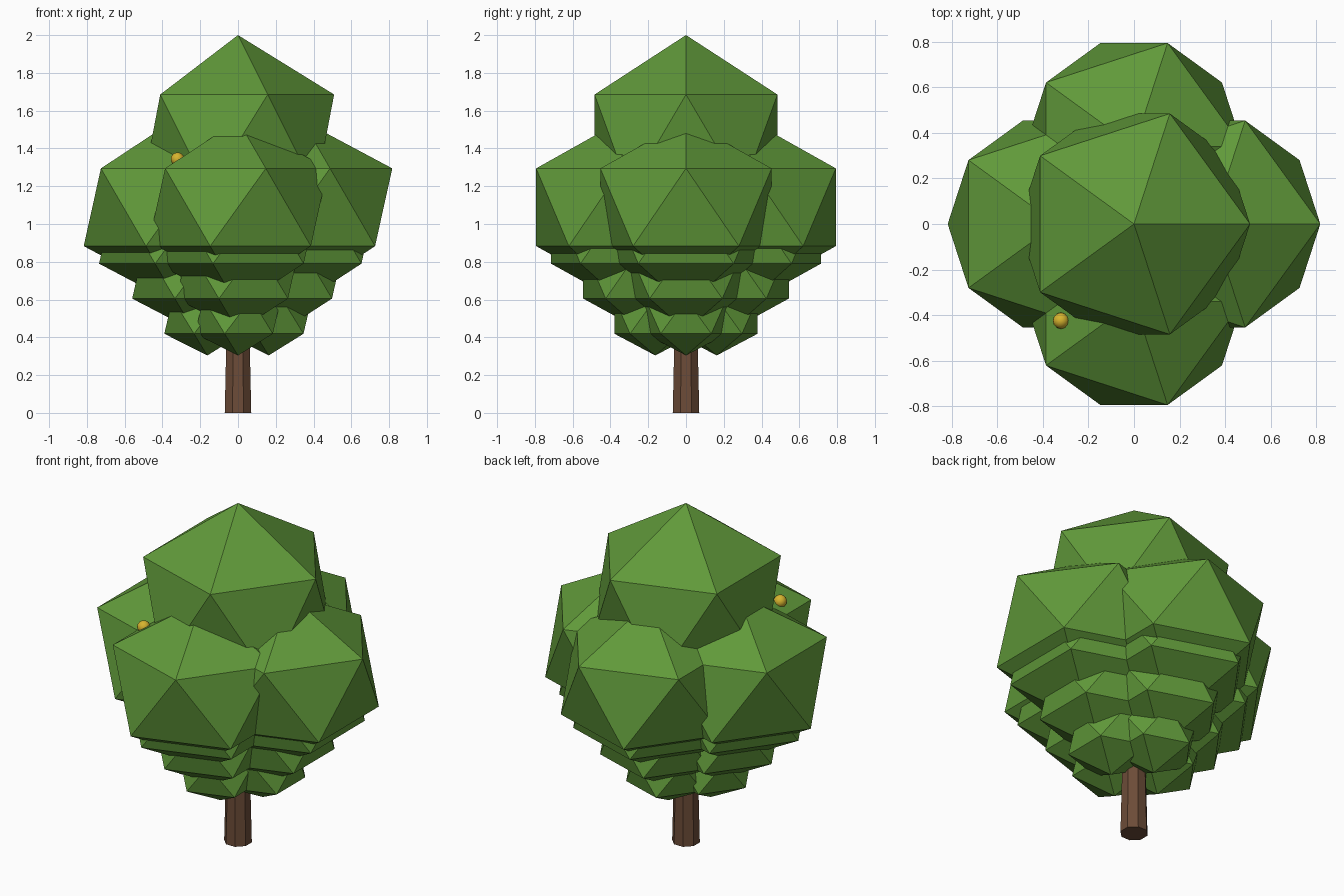
import bpy, math

if "Cube" in bpy.data.objects:
    bpy.data.objects.remove(bpy.data.objects["Cube"])


def material(name, rgb):
    m = bpy.data.materials.new(name)
    m.diffuse_color = (*rgb, 1)
    m.use_nodes = True
    m.node_tree.nodes["Principled BSDF"].inputs["Base Color"].default_value = m.diffuse_color
    return m


LEAF = material("leaf green", (0.118, 0.319, 0.042))
BARK = material("bark brown", (0.15, 0.072, 0.039))
FRUIT = material("fruit yellow", (0.68, 0.456, 0.028))


def finish(name, mat):
    obj = bpy.context.object
    obj.name = name
    obj.data.materials.append(mat)
    return obj


def clump(name, x, y, z, r, rz):
    """Flat-faced twenty-sided leaf clump."""
    bpy.ops.mesh.primitive_ico_sphere_add(subdivisions=1, radius=1, location=(x, y, z))
    bpy.context.object.scale = (r, r, rz)
    finish(name, LEAF)


# Trunk: tapered octagon
bpy.ops.mesh.primitive_cone_add(vertices=8, radius1=0.076, radius2=0.052, depth=1.0,
                                location=(0, 0, 0.5), rotation=(0, 0, math.pi / 8))
finish("trunk", BARK)

# Crown top
clump("crown_top", 0, 0, 1.431, 0.569, 0.569)

# Leaf tiers: four clumps each; (radius, vertical radius, height of lower ring)
tiers = [(0.533, 0.460, 0.883), (0.480, 0.410, 0.790),
         (0.3655, 0.308, 0.605), (0.2546, 0.208, 0.419)]
sides = {"right": (1, 0), "back": (0, 1), "left": (-1, 0), "front": (0, -1)}
for i, (r, rz, ring) in enumerate(tiers, 1):
    for side, (dx, dy) in sides.items():
        d = 0.638 * r
        clump(f"leaf_tier_{i}_{side}", dx * d, dy * d, ring + rz / math.sqrt(5), r, rz)

# Single fruit resting in the leaves
bpy.ops.mesh.primitive_uv_sphere_add(segments=12, ring_count=8, radius=0.036,
                                     location=(-0.32, -0.424, 1.343))
finish("fruit", FRUIT)
bpy.ops.object.shade_smooth_by_angle()
